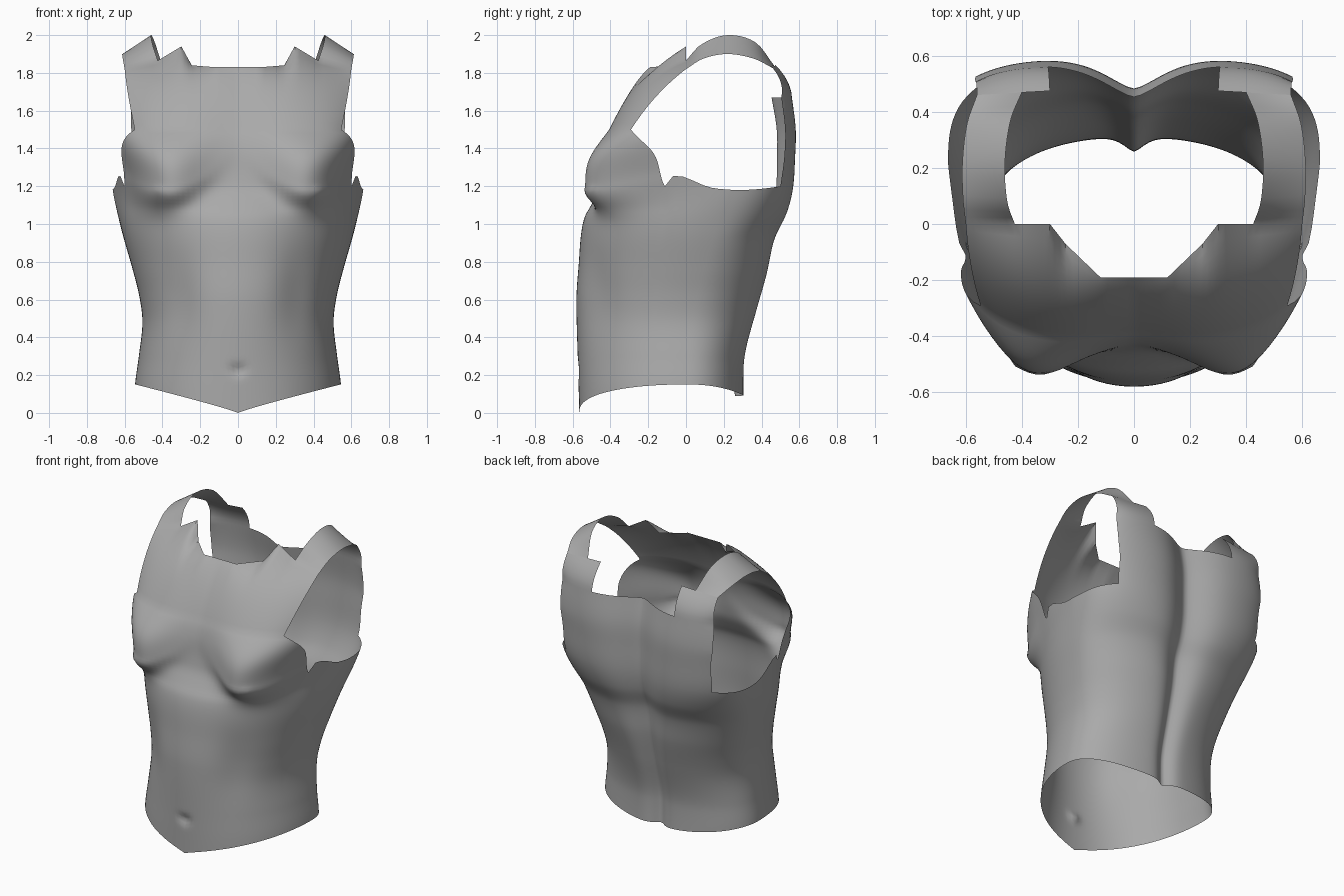
import bpy, bmesh, math
from mathutils import Vector

if "Cube" in bpy.data.objects:
    bpy.data.objects.remove(bpy.data.objects["Cube"])

grey = bpy.data.materials.new("grey")
grey.diffuse_color = (0.4, 0.4, 0.4, 1)
grey.use_nodes = True
grey.node_tree.nodes["Principled BSDF"].inputs["Base Color"].default_value = grey.diffuse_color


def curve(pts):
    """Smooth interpolation through (position, value...) points."""
    ks = [p[0] for p in pts]
    vs = [Vector(p[1:]) if len(p) > 2 else p[1] for p in pts]
    n = len(pts)
    ms = []
    for i in range(n):
        a, b = max(i - 1, 0), min(i + 1, n - 1)
        ms.append((vs[b] - vs[a]) / (ks[b] - ks[a]))

    def f(k):
        k = min(max(k, ks[0]), ks[-1])
        i = max(j for j in range(n - 1) if ks[j] <= k)
        h = ks[i + 1] - ks[i]
        t = (k - ks[i]) / h
        return (vs[i] * (2*t**3 - 3*t*t + 1) + ms[i] * (h * (t**3 - 2*t*t + t))
                + vs[i + 1] * (3*t*t - 2*t**3) + ms[i + 1] * (h * (t**3 - t*t)))
    return f


def polyline(pts, k):
    for a, b in zip(pts, pts[1:]):
        if k <= b[0] + 1e-6:
            return Vector(a[1:]).lerp(Vector(b[1:]), (k - a[0]) / (b[0] - a[0]))


# Torso profiles along the height
width = curve([(0, .55), (.15, .545), (.3, .525), (.48, .506), (.62, .523), (.76, .558),
               (.97, .617), (1.18, .663), (1.4, .685), (1.5, .69), (1.67, .64)])
front = curve([(0, -.565), (.2, -.57), (.6, -.58), (.8, -.567), (.95, -.555), (1.04, -.535),
               (1.1, -.502), (1.18, -.462), (1.25, -.445), (1.4, -.42), (1.5, -.385), (1.7, -.26)])
back = curve([(0, .31), (.25, .312), (.36, .33), (.55, .386), (.735, .443), (.92, .488),
              (1.05, .548), (1.18, .58), (1.35, .592), (1.5, .595), (1.67, .573)])
middle = curve([(0, 0), (.5, .03), (1, .16), (1.2, .22), (1.4, .24), (1.7, .24)])
front_power = curve([(0, 2.2), (.4, 2.05), (.9, 2.1), (1.2, 2.4), (1.4, 2.95), (1.5, 3)])
back_power = curve([(0, 2.2), (.9, 2.3), (1.2, 3), (1.5, 3.3), (1.67, 4)])
spine_depth = curve([(0, .05), (.5, .06), (1.1, .1), (1.67, .12)])
spine_width = curve([(0, .05), (.5, .06), (1.1, .13), (1.67, .16)])
# Depth of the armhole edges along the height
arm_front = curve([(1.2, -.05), (1.26, -.06), (1.38, -.11), (1.5, -.25)])
arm_back = curve([(1.2, .5), (1.35, .52), (1.5, .525), (1.67, .505)])


def bell(d, s, p=2):
    return math.exp(-abs(d / s) ** p)


def surface(a, z):
    """Skin point at angle a (0 front, pi back) and height z."""
    is_front = a <= math.pi / 2
    n = front_power(z) if is_front else back_power(z)
    s, c = abs(math.sin(a)), abs(math.cos(a))
    r = (s ** n + c ** n) ** (-1 / n)
    x = width(z) * r * s
    m = middle(z)
    y = m + ((front(z) - m) if is_front else (back(z) - m)) * r * c
    if is_front:
        # Chest, navel and hollow beside the belly
        d = z - 1.18 - 1.5 * (x - .42) ** 2
        y -= (.17 * bell(x - .44, .22) * min(1, c * 3)
              * (bell(d, .28, 3) if d > 0 else bell(d, .1)))
        y += .022 * bell(x, .035) * bell(z - .225, .03)
        y += .022 * bell(x - .31, .09) * bell(z - .62, .2)
        y -= .01 * bell(x - .45, .02) * bell(z - 1.18, .02)
        x -= .05 * min(1, 2 * c) * s * bell(z - 1.25, .2)
    else:
        y -= spine_depth(z) * bell(x, spine_width(z), 1.5)
    return Vector((x, y, z))


def edge_angle(z, y, is_front):
    """Angle at which the section at height z reaches depth y."""
    n = front_power(z) if is_front else back_power(z)
    m = middle(z)
    q = (y - m) / ((front(z) if is_front else back(z)) - m)
    a = math.atan2((1 - q ** n) ** (1 / n), q)
    return a if is_front else math.pi - a


bm = bmesh.new()


def grid(rows):
    vs = [[bm.verts.new(p) for p in row] for row in rows]
    for r0, r1 in zip(vs, vs[1:]):
        for j in range(len(r0) - 1):
            bm.faces.new((r0[j], r0[j + 1], r1[j + 1], r1[j]))


NF, NS, NB = 25, 20, 24
TOP = 1.2
A1 = edge_angle(TOP, arm_front(TOP), True)
A2 = edge_angle(TOP, arm_back(TOP), False)

# Waist: closed tube from the hem to the armpits
angles = ([A1 * j / NF for j in range(NF)]
          + [A1 + (A2 - A1) * j / NS for j in range(NS)]
          + [A2 + (math.pi - A2) * j / NB for j in range(NB + 1)])
rows = []
for i in range(61):
    row = []
    for a in angles:
        w = min(1, surface(a, .1).x / .545)
        hem = .15 * w ** .9 if a < math.pi / 2 else .09 + .06 * w ** 2
        top = TOP
        if A1 < a < A2:
            u = (a - A1) / (A2 - A1)
            top += .06 * bell(u - .07, .12) - .02 * math.sin(math.pi * u)
        row.append(surface(a, hem + (top - hem) * i / 60))
    rows.append(row)
grid(rows)

# Chest: front panel up to the start of the shoulder
rows = []
for i in range(17):
    z = TOP + .3 * i / 16
    e = edge_angle(z, arm_front(z), True)
    rows.append([surface(e * j / NF, z) for j in range(NF + 1)])
# Upper chest: blends into the neckline and shoulder cut
neckline = [(0, 0, -.19, 1.83), (.2, .12, -.19, 1.83), (.4, .245, -.07, 1.84),
            (.52, .3, 0, 1.94), (.72, .425, 0, 1.865), (1, .60, 0, 1.82)]
base = rows[-1]
for i in range(1, 15):
    t = i / 14
    row = []
    for j in range(NF + 1):
        s = j / NF
        soft = Vector((.6 * s, -.19 + .19 * s ** 1.5, 1.83 + .07 * math.sin(math.pi * s) - .01 * s))
        target = soft.lerp(polyline(neckline, s), t ** 3)
        p = base[j].lerp(target, t)
        row.append(p + Vector((.03 * s, -.04, .07)) * t * (1 - t))
    rows.append(row)
grid(rows)

# Upper back: panel with a level top edge
rows = []
for i in range(19):
    z = TOP + .47 * i / 18
    e = edge_angle(z, arm_back(z), False)
    rows.append([surface(e + (math.pi - e) * j / NB, z) for j in range(NB + 1)])
grid(rows)
back_top = rows[-1]

# Shoulder strap: from the chest over to the back
inner = curve([(0, .425, 0, 1.865), (.2, .452, .08, 1.95), (.48, .46, .22, 2.0),
               (.78, .44, .37, 1.96), (1, .40, .469, 1.835)])
outer = curve([(0, .60, 0, 1.82), (.2, .61, .09, 1.875), (.48, .612, .22, 1.9),
               (.78, .595, .36, 1.875), (1, .56, .46, 1.825)])
grid([[inner(i / 18).lerp(outer(i / 18), j / 7) for j in range(8)] for i in range(19)])

# Shoulder blade yoke: joins the strap to the back panel
low = [p for p in back_top if p.x > .29]
corner = Vector((.56, .46, 1.825))
along = (Vector((.40, .469, 1.835)) - corner) * (.26 / .16)
rows = []
for i in range(7):
    t = i / 6
    row = []
    for j, p in enumerate(low):
        q = corner + along * (j / (len(low) - 1))
        row.append(p.lerp(q, t) + Vector((0, .08 * t * (1 - t), 0)))
    rows.append(row)
grid(rows)

bmesh.ops.remove_doubles(bm, verts=bm.verts, dist=.0005)
bmesh.ops.recalc_face_normals(bm, faces=bm.faces)
# Face the skin outwards
probe = min(bm.faces, key=lambda f: f.calc_center_median().y)
if probe.normal.y > 0:
    bmesh.ops.reverse_faces(bm, faces=bm.faces)

mesh = bpy.data.meshes.new("torso_shell")
bm.to_mesh(mesh)
bm.free()
mesh.materials.append(grey)
torso = bpy.data.objects.new("torso_shell", mesh)
bpy.context.collection.objects.link(torso)
mirror = torso.modifiers.new("mirror", 'MIRROR')
mirror.use_clip = True
mirror.merge_threshold = .002
bpy.context.view_layer.objects.active = torso
torso.select_set(True)
bpy.ops.object.shade_smooth_by_angle(angle=math.radians(50))
